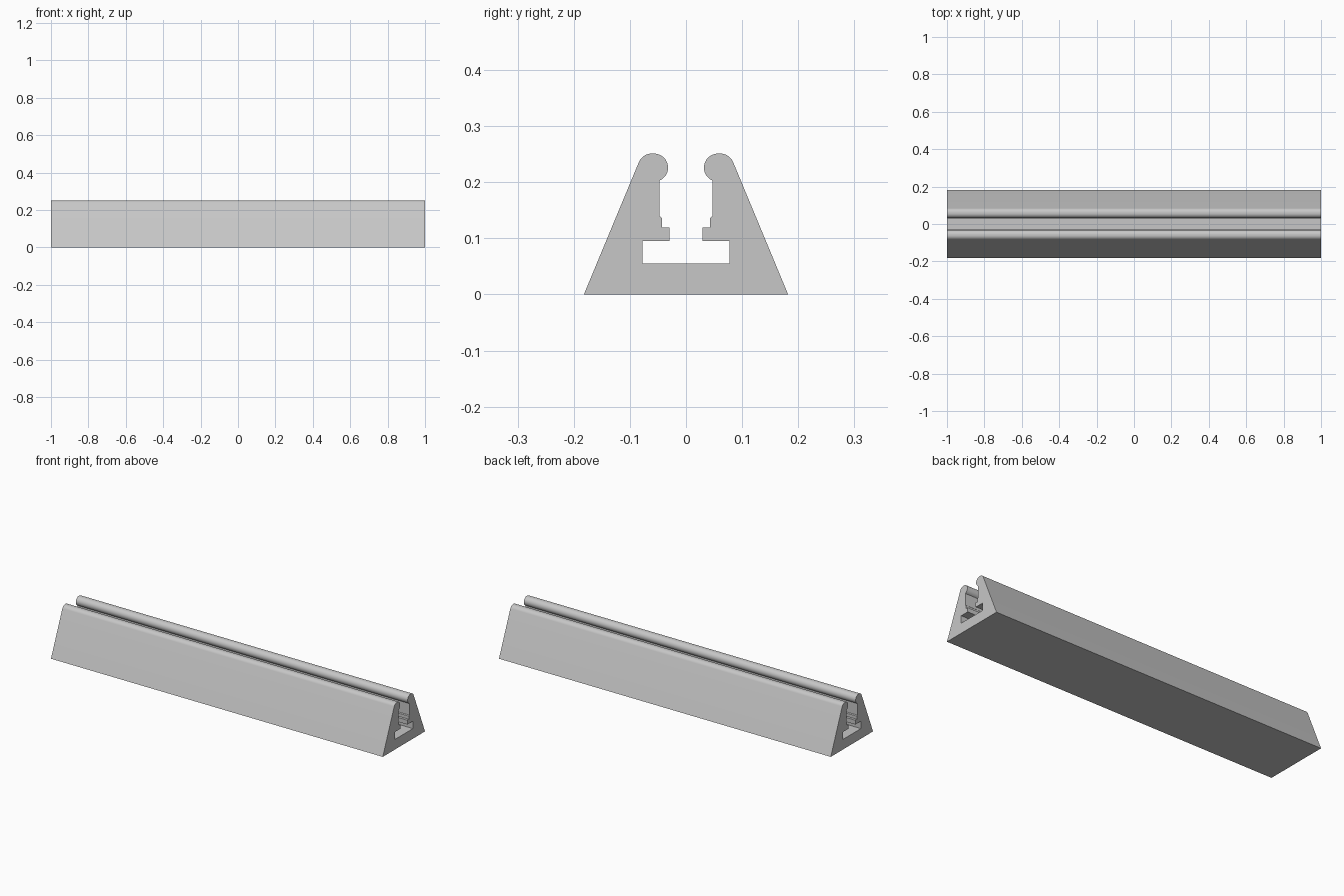
import bpy
import bmesh
from math import radians, sin, cos

cube = bpy.data.objects.get("Cube")
if cube:
    bpy.data.objects.remove(cube, do_unlink=True)

LENGTH = 2.0
HEAD_Z, HEAD_R = 0.226, 0.025


def arc(cy, start, end, steps=14):
    """Points of the rounded head, angles in degrees."""
    angles = [radians(start + (end - start) * i / steps) for i in range(steps + 1)]
    return [(cy + HEAD_R * cos(a), HEAD_Z + HEAD_R * sin(a)) for a in angles]


# Half cross-section in (y, z): sloped side, rounded head, neck, lip, slot
half = [(0.182, 0)]
half += arc(0.061, 22.6, 90, 10)
half += arc(0.057, 90, 246, 20)
half += [
    (0.0468, 0.140), (0.0428, 0.136), (0.0428, 0.119),
    (0.0294, 0.119), (0.0294, 0.0955),
    (0.0775, 0.0955), (0.0775, 0.055),
]
profile = half + [(-y, z) for y, z in reversed(half)]

# Extrude the mirrored section along the length
bm = bmesh.new()
end_face = bm.faces.new([bm.verts.new((-LENGTH / 2, y, z)) for y, z in profile])
result = bmesh.ops.extrude_face_region(bm, geom=[end_face], use_keep_orig=True)
moved = [v for v in result["geom"] if isinstance(v, bmesh.types.BMVert)]
bmesh.ops.translate(bm, verts=moved, vec=(LENGTH, 0, 0))
bmesh.ops.recalc_face_normals(bm, faces=bm.faces)

mesh = bpy.data.meshes.new("slotted_rail")
bm.to_mesh(mesh)
bm.free()
rail = bpy.data.objects.new("slotted_rail", mesh)
bpy.context.collection.objects.link(rail)

# Plain grey finish
grey = bpy.data.materials.new("light_grey")
grey.use_nodes = True
colour = (0.57, 0.57, 0.57, 1)
grey.diffuse_color = colour
grey.node_tree.nodes["Principled BSDF"].inputs["Base Color"].default_value = colour
mesh.materials.append(grey)

# Smooth heads, crisp corners
bpy.ops.object.select_all(action="DESELECT")
rail.select_set(True)
bpy.context.view_layer.objects.active = rail
bpy.ops.object.shade_smooth_by_angle(angle=radians(30))
